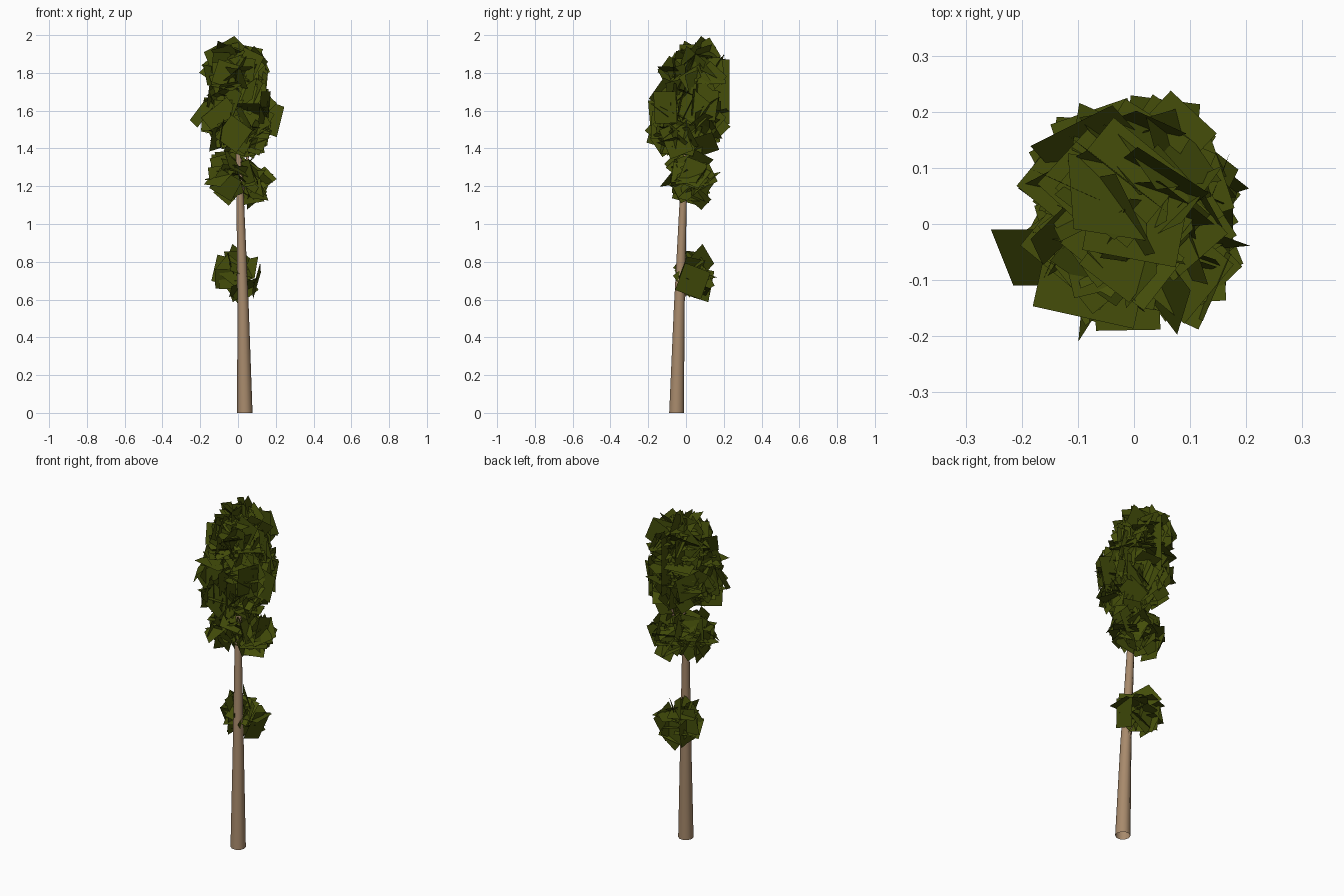
import bpy, bmesh, math, random
from mathutils import Vector, Matrix

if "Cube" in bpy.data.objects:
    bpy.data.objects.remove(bpy.data.objects["Cube"])

random.seed(5)


def material(name, rgb):
    m = bpy.data.materials.new(name)
    m.diffuse_color = (*rgb, 1)
    m.use_nodes = True
    m.node_tree.nodes["Principled BSDF"].inputs["Base Color"].default_value = m.diffuse_color
    return m


BARK = material("bark_brown", (0.39, 0.255, 0.15))
LEAF = material("leaf_olive", (0.058, 0.076, 0.003))


def add_object(name, bm, mat):
    me = bpy.data.meshes.new(name)
    bm.to_mesh(me)
    bm.free()
    me.materials.append(mat)
    ob = bpy.data.objects.new(name, me)
    bpy.context.collection.objects.link(ob)
    return ob


def limb(name, path, sides):
    """Tapered open-based tube through (x, y, z, radius) points."""
    bm = bmesh.new()
    rings = []
    for i, (x, y, z, r) in enumerate(path):
        a, b = path[max(i - 1, 0)], path[min(i + 1, len(path) - 1)]
        d = Vector(b[:3]) - Vector(a[:3])
        rot = Vector((0, 0, 1)).rotation_difference(d) if i else Matrix.Identity(3).to_quaternion()
        rings.append([bm.verts.new(Vector((x, y, z)) + rot @ Vector(
            (r * math.cos(math.tau * k / sides), r * math.sin(math.tau * k / sides), 0)))
            for k in range(sides)])
    for lo, hi in zip(rings, rings[1:]):
        for k in range(sides):
            n = (k + 1) % sides
            bm.faces.new((lo[k], lo[n], hi[n], hi[k])).smooth = True
    bm.faces.new(rings[-1])
    return add_object(name, bm, BARK)


def leaf_cards(blobs, size):
    """Flat cards kept inside ellipsoids (centre, radii, count); half face along an axis."""
    bm = bmesh.new()
    axes = [Vector((1, 0, 0)), Vector((0, 1, 0)), Vector((0, 0, 1))]
    for centre, radii, count in blobs:
        made = tries = 0
        while made < count and tries < 20000:
            tries += 1
            d = Vector([random.gauss(0, 1) for _ in range(3)]).normalized()
            d *= random.uniform(0.3, 1.0)
            p = Vector([c + r * k for c, r, k in zip(centre, radii, d)])
            normal = Vector([random.gauss(0, 1) for _ in range(3)])
            if made % 2:
                normal = axes[made // 2 % 3]
            q = normal.to_track_quat('Z', 'Y')
            spin = Matrix.Rotation(random.uniform(0, math.tau), 3, 'Z')
            w, h = random.uniform(*size) / 2, random.uniform(*size) / 2
            pts = [p + q @ (spin @ Vector((sx * w, sy * h, 0)))
                   for sx, sy in ((-1, -1), (1, -1), (1, 1), (-1, 1))]
            # keep every corner inside the cluster outline
            if any(sum(((v - c) / r) ** 2 for v, c, r in zip(pt, centre, radii)) > 1.2
                   or pt.z > 2.0 for pt in pts):
                continue
            bm.faces.new([bm.verts.new(pt) for pt in pts])
            made += 1
    return bm


def single_card(bm, centre, u, v):
    c, u, v = Vector(centre), Vector(u), Vector(v)
    bm.faces.new([bm.verts.new(p) for p in (c - u - v, c + u - v, c + u + v, c - u + v)])


# Trunk and the twigs that carry the leaf clusters
limb("trunk", [(0.036, -0.05, 0, 0.041), (0.027, -0.036, 0.55, 0.030),
               (0.012, -0.015, 1.12, 0.02), (0.0, 0.01, 1.5, 0.012),
               (-0.02, 0.05, 1.85, 0.004)], 10)
limb("low_branch", [(0.026, -0.036, 0.55, 0.012), (0.015, 0.04, 0.75, 0.004)], 6)
limb("middle_branch", [(0.012, -0.015, 1.1, 0.01), (0.05, 0.05, 1.35, 0.007),
                       (0.07, 0.11, 1.6, 0.003)], 6)

# Leaf clusters
low = leaf_cards([((0.005, 0.045, 0.73), (0.145, 0.12, 0.165), 22)], (0.11, 0.16))
single_card(low, (0.07, 0.04, 0.75), (0.075, 0, 0), (0, 0.07, 0))
middle = leaf_cards([
    ((-0.06, 0.0, 1.25), (0.13, 0.14, 0.16), 32),
    ((0.07, 0.05, 1.24), (0.13, 0.13, 0.16), 32)], (0.10, 0.16))
crown = leaf_cards([
    ((-0.05, 0.08, 1.82), (0.15, 0.15, 0.18), 34),
    ((0.03, 0.07, 1.80), (0.14, 0.16, 0.17), 34),
    ((-0.01, -0.02, 1.78), (0.17, 0.13, 0.17), 34),
    ((-0.07, -0.05, 1.60), (0.14, 0.16, 0.20), 38),
    ((0.07, -0.05, 1.60), (0.13, 0.16, 0.22), 38),
    ((0.05, 0.08, 1.58), (0.15, 0.15, 0.25), 38),
    ((-0.06, 0.08, 1.63), (0.13, 0.15, 0.23), 32),
    ((-0.04, -0.10, 1.47), (0.14, 0.12, 0.12), 22),
    ((0.08, -0.03, 1.45), (0.12, 0.14, 0.12), 22)], (0.11, 0.19))

# Cards that stand out from the crown: tip, left, right and back
single_card(crown, (-0.03, 0.09, 1.925), (0.05, -0.04, 0.03), (-0.04, 0.03, 0.04))
single_card(crown, (-0.19, -0.06, 1.59), (0.045, 0.0, 0.06), (-0.02, 0.05, 0.02))
single_card(crown, (0.17, 0.0, 1.56), (0.055, 0, -0.02), (0.02, 0, 0.08))
single_card(crown, (0.0, 0.17, 1.7), (0, 0.06, 0), (0, 0, 0.17))

for mesh, label in ((low, "low_leaves"), (middle, "middle_leaves"), (crown, "crown_leaves")):
    add_object(label, mesh, LEAF)
